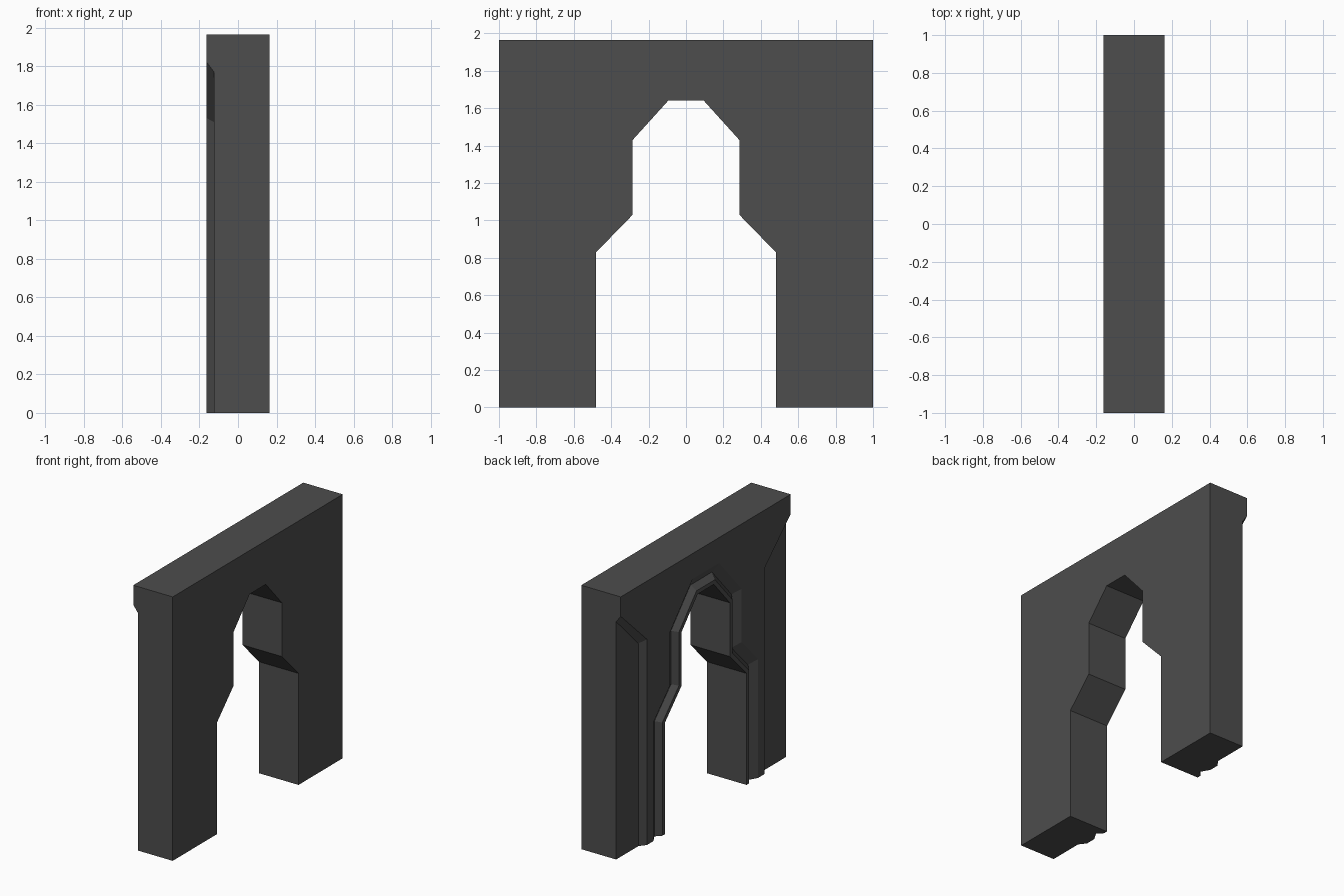
import bpy, bmesh
from mathutils import Vector

if "Cube" in bpy.data.objects:
    bpy.data.objects.remove(bpy.data.objects["Cube"])

FRONT, BACK, RECESS = 0.1625, -0.1625, -0.125
TOP = 1.965

stone = bpy.data.materials.new("dark grey stone")
stone.diffuse_color = (0.075, 0.075, 0.075, 1)
stone.use_nodes = True
stone.node_tree.nodes["Principled BSDF"].inputs["Base Color"].default_value = stone.diffuse_color

# Half of the stepped archway opening, as (y, z)
ARCH = [Vector(p) for p in ((0.48, 0), (0.48, 0.83), (0.285, 1.03),
                            (0.285, 1.43), (0.095, 1.64), (0, 1.64))]


def offset(path, d):
    """Mitred offset of the opening outline, away from the opening."""
    normals = []
    for a, b in zip(path, path[1:]):
        t = (b - a).normalized()
        normals.append(Vector((t.y, -t.x)))
    out = []
    for i, p in enumerate(path):
        n0 = normals[max(i - 1, 0)]
        n1 = normals[min(i, len(normals) - 1)]
        m = (n0 + n1).normalized()
        out.append(p + m * (d / m.dot(n1)))
    return out


bm = bmesh.new()


def face(points):
    bm.faces.new([bm.verts.new(p) for p in points])


def at(x, pts):
    return [(x, p[0], p[1]) for p in pts]


def strip(a, b):
    for i in range(len(a) - 1):
        face([a[i], a[i + 1], b[i + 1], b[i]])


# Jamb, raised lip and groove that follow the opening: (offset, x)
moulding = [(0, FRONT), (0, BACK), (0.03, BACK), (0.07, RECESS), (0.135, BACK)]
rings = [at(x, offset(ARCH, d)) for d, x in moulding]
for a, b in zip(rings, rings[1:]):
    strip(a, b)

# Plain front face
face(rings[0] + at(FRONT, [(0, TOP), (1, TOP), (1, 0)]))

# Back face with the raised border and the sunken outer strip
edge_high = at(BACK, [(0.69, 0), (0.69, 1.53), (1, 1.82)])
edge_low = at(RECESS, [(0.74, 0), (0.74, 1.51), (1, 1.77)])
face(rings[-1] + at(BACK, [(0, TOP), (1, TOP)]) + edge_high[::-1])
strip(edge_high, edge_low)
face(edge_low + [(RECESS, 1, 0)])

# Outer end, top and underside of the leg
face([(FRONT, 1, 0), (FRONT, 1, TOP), (BACK, 1, TOP),
      edge_high[-1], edge_low[-1], (RECESS, 1, 0)])
face([(FRONT, 0, TOP), (FRONT, 1, TOP), (BACK, 1, TOP), (BACK, 0, TOP)])
face([r[0] for r in rings] + [edge_high[0], edge_low[0],
                              (RECESS, 1, 0), (FRONT, 1, 0)])

# Mirror the half across y = 0 and weld
copy = bmesh.ops.duplicate(bm, geom=bm.verts[:] + bm.edges[:] + bm.faces[:])
for g in copy["geom"]:
    if isinstance(g, bmesh.types.BMVert):
        g.co.y = -g.co.y
bmesh.ops.remove_doubles(bm, verts=bm.verts[:], dist=0.0005)
bmesh.ops.recalc_face_normals(bm, faces=bm.faces[:])

mesh = bpy.data.meshes.new("arched_wall")
bm.to_mesh(mesh)
bm.free()
mesh.materials.append(stone)
wall = bpy.data.objects.new("arched_wall", mesh)
bpy.context.collection.objects.link(wall)
